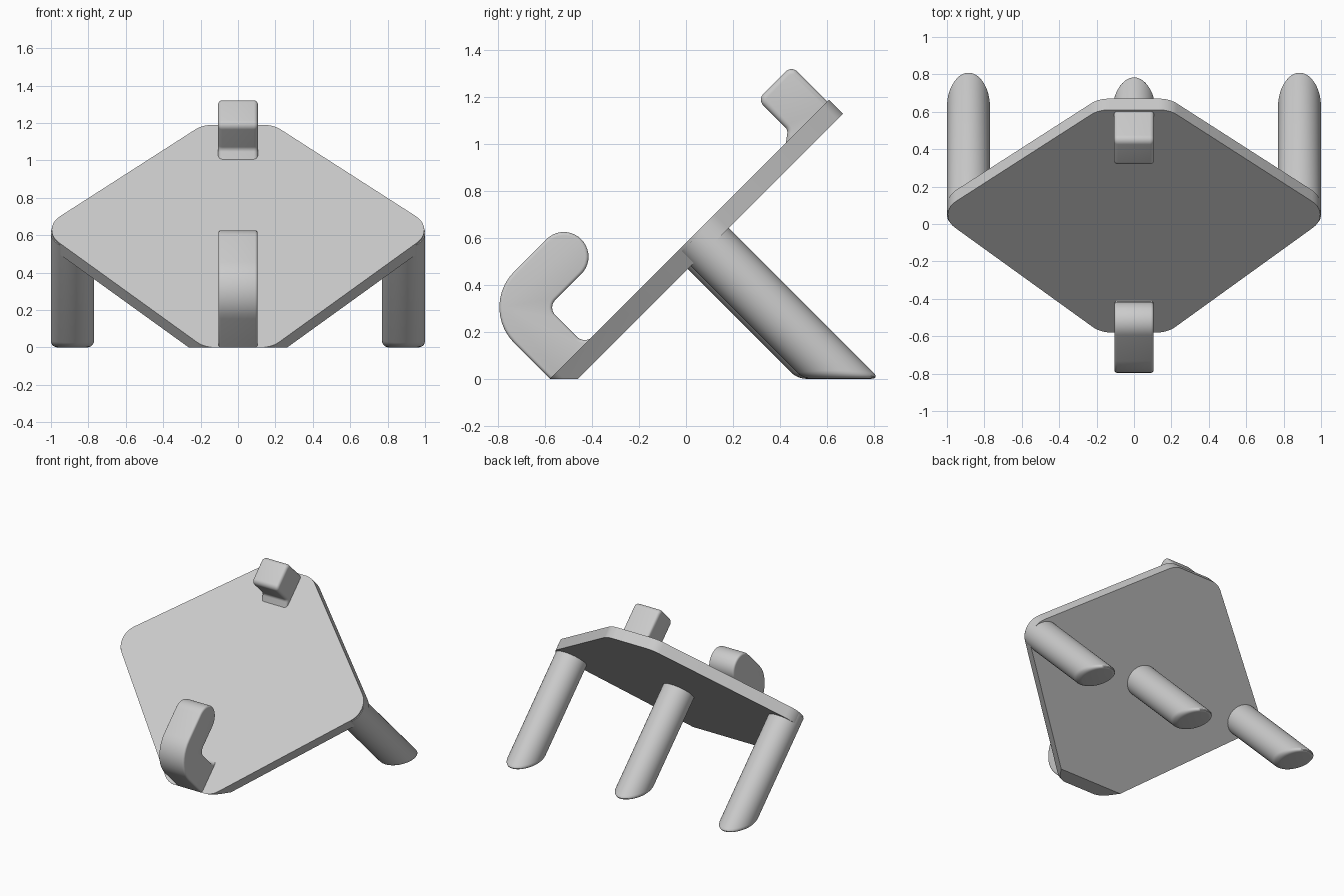
import bpy, bmesh, math
from mathutils import Vector, Matrix

if "Cube" in bpy.data.objects:
    bpy.data.objects.remove(bpy.data.objects["Cube"])

grey = bpy.data.materials.new("light grey")
grey.diffuse_color = (0.6, 0.6, 0.6, 1)
grey.use_nodes = True
grey.node_tree.nodes["Principled BSDF"].inputs["Base Color"].default_value = grey.diffuse_color
R = math.sqrt(0.5)


def finish(name, bm):
    bmesh.ops.recalc_face_normals(bm, faces=bm.faces)
    mesh = bpy.data.meshes.new(name)
    bm.to_mesh(mesh)
    bm.free()
    mesh.materials.append(grey)
    ob = bpy.data.objects.new(name, mesh)
    bpy.context.collection.objects.link(ob)
    bpy.ops.object.select_all(action='DESELECT')
    bpy.context.view_layer.objects.active = ob
    ob.select_set(True)
    bpy.ops.object.shade_smooth_by_angle(angle=math.radians(32))


def fillet(corners, steps=10):
    """Round each (a, b, radius) corner of a closed outline."""
    out = []
    for i, (a, b, r) in enumerate(corners):
        p = Vector((a, b))
        if r == 0:
            out.append(p)
            continue
        d0 = (Vector(corners[i - 1][:2]) - p).normalized()
        d1 = (Vector(corners[(i + 1) % len(corners)][:2]) - p).normalized()
        half = d0.angle(d1) / 2
        centre = p + (d0 + d1).normalized() * r / math.sin(half)
        start = p + d0 * r / math.tan(half) - centre
        end = p + d1 * r / math.tan(half) - centre
        sweep = start.angle_signed(end)   # clockwise positive
        for k in range(steps + 1):
            t = -sweep * k / steps
            out.append(centre + Vector((start.x * math.cos(t) - start.y * math.sin(t),
                                        start.x * math.sin(t) + start.y * math.cos(t))))
    return out


def prism(outline, to_3d, depth):
    bm = bmesh.new()
    face = bm.faces.new([bm.verts.new(to_3d(p)) for p in outline])
    ext = bmesh.ops.extrude_face_region(bm, geom=[face])
    bmesh.ops.translate(bm, vec=depth,
                        verts=[v for v in ext['geom'] if isinstance(v, bmesh.types.BMVert)])
    bmesh.ops.recalc_face_normals(bm, faces=bm.faces)
    return bm


def cut_floor(bm):
    res = bmesh.ops.bisect_plane(bm, geom=bm.verts[:] + bm.edges[:] + bm.faces[:],
                                 plane_co=(0, 0, 0), plane_no=(0, 0, 1), clear_inner=True)
    bmesh.ops.holes_fill(bm, edges=[e for e in bm.edges if e.is_boundary])


# Tilted plate: outline in (x, distance up the slope), cut flat at the floor
S = math.sqrt(2)
right = [(0.19, 1.19 * S, 0.14), (1.058, 0.633 * S, 0.14), (0.18, 0, 0.14)]
outline = right + [(-x, s, r) for x, s, r in reversed(right)]
bm = prism(fillet(outline), lambda p: (p.x, -0.58 + p.y * R, p.y * R), Vector((0, 0.06, -0.06)))
cut_floor(bm)
finish("tilted_plate", bm)


# Holding parts: (y, z) side profiles with softened side edges
def holder(name, corners, half, soft):
    bm = prism(fillet(corners), lambda p: (-half, p.x, p.y), Vector((2 * half, 0, 0)))
    rim = [e for e in bm.edges if abs(e.verts[0].co.x - e.verts[1].co.x) < 1e-5]
    bmesh.ops.bevel(bm, geom=rim, offset=soft, segments=4, profile=0.5,
                    affect='EDGES', clamp_overlap=True)
    finish(name, bm)


holder("bottom_hook", [
    (-0.58, 0.0, 0), (-0.885, 0.305, 0.215), (-0.521, 0.669, 0.104),
    (-0.3725, 0.5205, 0.104), (-0.589, 0.304, 0.045), (-0.4315, 0.1445, 0.05),
    (-0.38, 0.196, 0), (-0.36, 0.176, 0), (-0.53, 0.006, 0)], 0.105, 0.022)

holder("top_catch", [
    (0.63, 1.155, 0), (0.45, 1.335, 0.035), (0.305, 1.19, 0.035),
    (0.434, 1.061, 0.03), (0.425, 1.0, 0), (0.455, 0.99, 0)], 0.107, 0.025)


# Legs: slanted cylinders, square to the plate, with softened feet
def leg(name, x, foot_y):
    axis = Vector((0, -R, R))
    top_z = (foot_y + 0.58) / 2 - 0.008
    top = Vector((x, foot_y - top_z, top_z))
    length = top_z * S + 0.4
    bm = bmesh.new()
    place = Matrix.Translation(top - axis * length / 2) @ Matrix.Rotation(math.radians(45), 4, 'X')
    bmesh.ops.create_cone(bm, cap_ends=True, segments=48, radius1=0.115, radius2=0.115,
                          depth=length, matrix=place)
    cut_floor(bm)
    bmesh.ops.recalc_face_normals(bm, faces=bm.faces)
    foot = [e for e in bm.edges if all(abs(v.co.z) < 1e-4 for v in e.verts)]
    bmesh.ops.bevel(bm, geom=foot, offset=0.035, segments=5, profile=0.5,
                    affect='EDGES', clamp_overlap=True)
    finish(name, bm)


leg("left_leg", -0.885, 0.663)
leg("right_leg", 0.885, 0.663)
leg("middle_leg", 0, 0.638)
